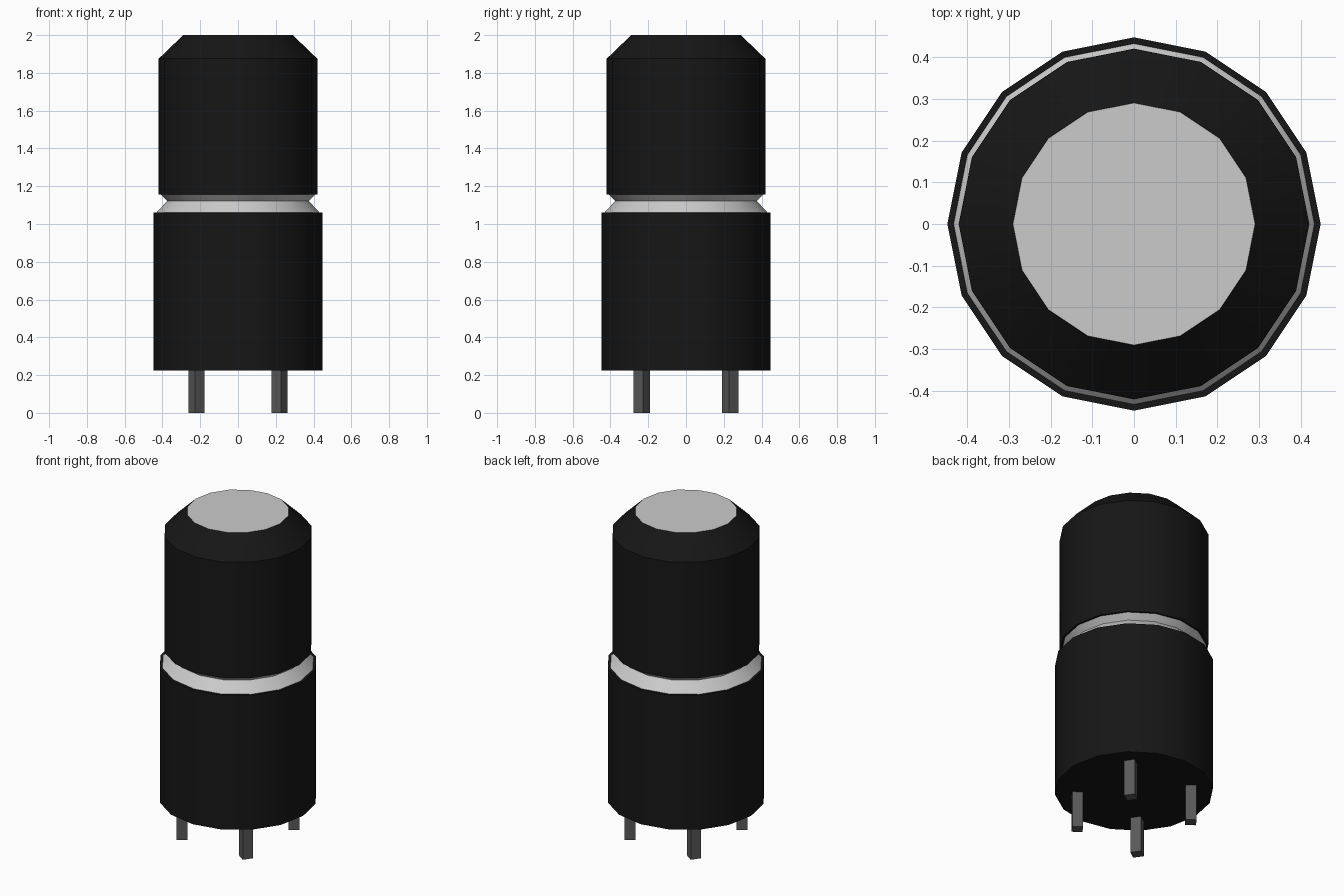
import bpy, bmesh
from math import sin, cos, pi, radians

if "Cube" in bpy.data.objects:
    bpy.data.objects.remove(bpy.data.objects["Cube"])

SIDES = 16


def material(name, value):
    mat = bpy.data.materials.new(name)
    mat.diffuse_color = (value, value, value, 1)
    mat.use_nodes = True
    mat.node_tree.nodes["Principled BSDF"].inputs["Base Color"].default_value = mat.diffuse_color
    return mat


def finish(name, bm, mat=None):
    bmesh.ops.recalc_face_normals(bm, faces=bm.faces)
    mesh = bpy.data.meshes.new(name)
    bm.to_mesh(mesh)
    bm.free()
    obj = bpy.data.objects.new(name, mesh)
    bpy.context.collection.objects.link(obj)
    if mat:
        mesh.materials.append(mat)
    return obj


def lathe(name, profile, mat=None):
    """Revolve (radius, z) points; radius 0 closes the end with a flat cap."""
    bm = bmesh.new()
    rings = [[bm.verts.new((r * cos(2 * pi * i / SIDES), r * sin(2 * pi * i / SIDES), z))
              for i in range(SIDES)] for r, z in profile if r > 0]
    for a, b in zip(rings, rings[1:]):
        for i in range(SIDES):
            j = (i + 1) % SIDES
            bm.faces.new((a[i], a[j], b[j], b[i]))
    if profile[0][0] == 0:
        bm.faces.new(rings[0][::-1])
    if profile[-1][0] == 0:
        bm.faces.new(rings[-1])
    obj = finish(name, bm, mat)
    bpy.ops.object.select_all(action='DESELECT')
    obj.select_set(True)
    bpy.context.view_layer.objects.active = obj
    bpy.ops.object.shade_smooth_by_angle(angle=radians(30))
    return obj


black = material("black_shell", 0.008)
dark = material("dark_metal", 0.1)

# Lower case with flat base and narrow top rim
lathe("lower_case", [(0, 0.225), (0.447, 0.225), (0.447, 1.06), (0.432, 1.06)], black)

# Pale V-shaped neck between the two halves
lathe("neck_groove", [(0.432, 1.06), (0.375, 1.122), (0.408, 1.155)])

# Upper case with chamfered shoulder
lathe("upper_case", [(0.408, 1.155), (0.42, 1.155), (0.42, 1.875), (0.29, 2.0)], black)

# Pale disc on top
lathe("top_disc", [(0.29, 2.0), (0, 2.0)])

# Four square pins, each turned as a mirror image of its neighbour
PIN = 0.062
for sx, side in ((-1, "left"), (1, "right")):
    for sy, end in ((-1, "front"), (1, "back")):
        bm = bmesh.new()
        bmesh.ops.create_cube(bm, size=1)
        bmesh.ops.scale(bm, vec=(PIN, PIN, 0.225), verts=bm.verts)
        pin = finish(f"pin_{end}_{side}", bm, dark)
        pin.location = (sx * 0.22, sy * 0.235, 0.1125)
        pin.rotation_euler.z = radians(35) * sx * sy
